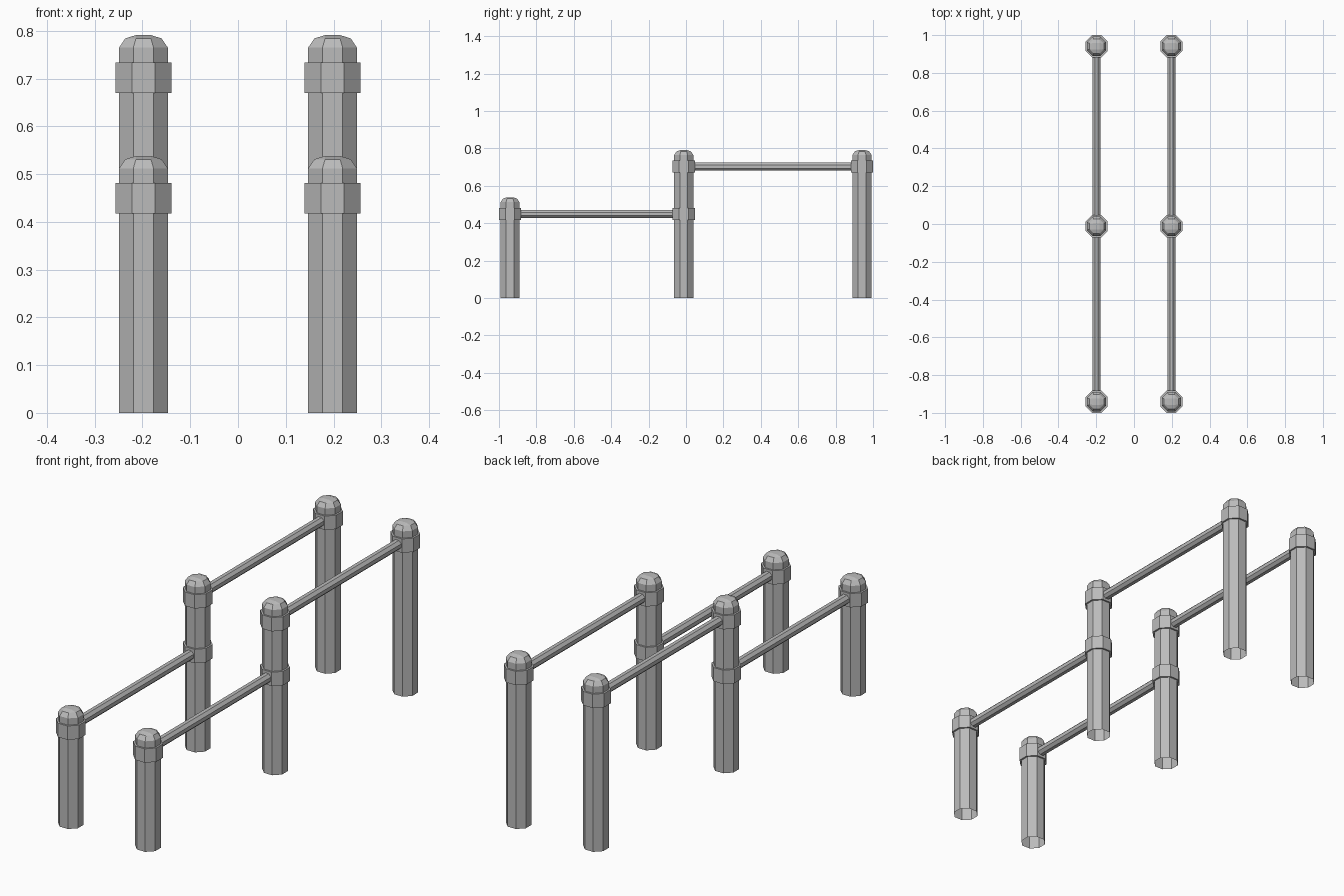
import bpy, bmesh, math
from mathutils import Vector

cube = bpy.data.objects.get("Cube")
if cube:
    bpy.data.objects.remove(cube, do_unlink=True)

grey = bpy.data.materials.new("grey_metal")
grey.use_nodes = True
colour = (0.5, 0.5, 0.5, 1)
grey.diffuse_color = colour
grey.node_tree.nodes["Principled BSDF"].inputs["Base Color"].default_value = colour

SIDES = 8
HALF_STEP = math.pi / SIDES
POST, COLLAR, ROD = 0.051, 0.059, 0.021   # centre-to-flat widths
SPACING = 0.198
FRONT, MIDDLE, BACK = -0.941, -0.012, 0.941
LOW, HIGH = 0.449, 0.702                  # rail heights


def ring(bm, apothem, z):
    """Octagon of vertices with flat sides facing the axes."""
    r = apothem / math.cos(HALF_STEP)
    angles = [HALF_STEP * (2 * i + 1) for i in range(SIDES)]
    return [bm.verts.new((r * math.cos(a), r * math.sin(a), z)) for a in angles]


def bridge(bm, low, high):
    for i in range(SIDES):
        j = (i + 1) % SIDES
        bm.faces.new((low[i], low[j], high[j], high[i]))


def finish(bm, name, location):
    mesh = bpy.data.meshes.new(name)
    bm.to_mesh(mesh)
    bm.free()
    mesh.materials.append(grey)
    obj = bpy.data.objects.new(name, mesh)
    obj.location = location
    bpy.context.collection.objects.link(obj)
    return obj


def post(name, x, y, rail_z):
    """Hollow-bottomed post with a bevelled cap above its top collar."""
    bm = bmesh.new()
    profile = [(POST, 0), (POST, rail_z + 0.063), (0.038, rail_z + 0.082)]
    rings = [ring(bm, a, z) for a, z in profile]
    for low, high in zip(rings, rings[1:]):
        bridge(bm, low, high)
    # Cap centre: a small raised square joined to the octagon
    half = 0.016
    top = [bm.verts.new((math.copysign(half, v.co.x), math.copysign(half, v.co.y),
                         rail_z + 0.089)) for v in rings[-1]]
    bridge(bm, rings[-1], top)
    bm.faces.new(top)
    bmesh.ops.remove_doubles(bm, verts=top, dist=0.0001)
    finish(bm, name, (x, y, 0))


def prism(name, apothem, length, location):
    """Closed octagonal prism centred on its location."""
    bm = bmesh.new()
    low, high = ring(bm, apothem, -length / 2), ring(bm, apothem, length / 2)
    bridge(bm, low, high)
    bm.faces.new(low[::-1])
    bm.faces.new(high)
    return finish(bm, name, location)


def rail(name, x, start, end, z):
    obj = prism(name, ROD, end - start, Vector((x, (start + end) / 2, z)))
    obj.rotation_euler.x = math.pi / 2


# One bar on each side: three posts, four collars, two rails
for side, x in (("right", -SPACING), ("left", SPACING)):
    post(f"front_post_{side}", x, FRONT, LOW)
    post(f"middle_post_{side}", x, MIDDLE, HIGH)
    post(f"back_post_{side}", x, BACK, HIGH)
    for part, y, z in (("front", FRONT, LOW), ("middle_lower", MIDDLE, LOW),
                       ("middle_upper", MIDDLE, HIGH), ("back", BACK, HIGH)):
        prism(f"{part}_collar_{side}", COLLAR, 0.064, (x, y, z))
    inset = POST + 0.004
    rail(f"low_rail_{side}", x, FRONT + inset, MIDDLE - inset, LOW)
    rail(f"high_rail_{side}", x, MIDDLE + inset, BACK - inset, HIGH)
